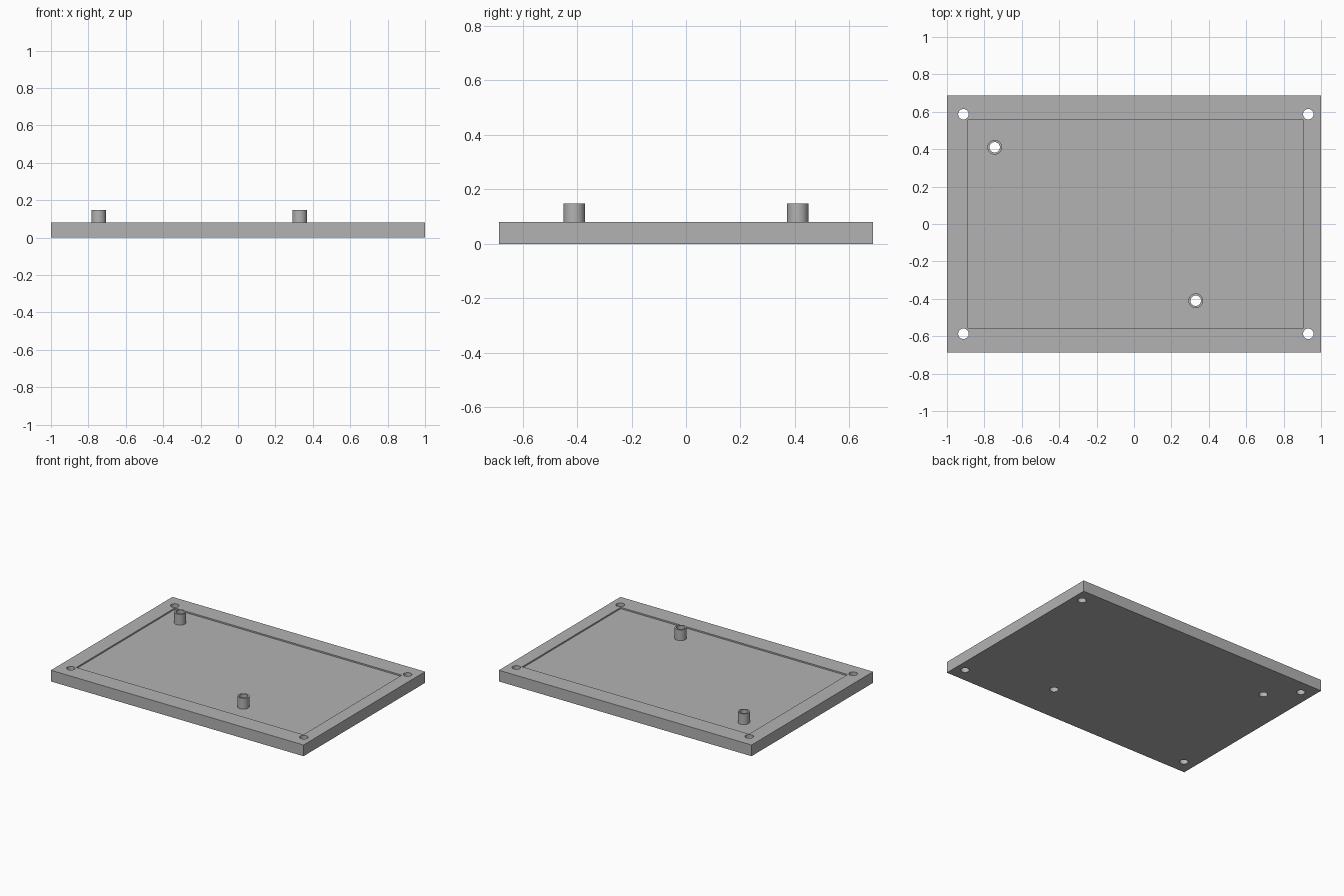
import bpy
import bmesh
import math

if "Cube" in bpy.data.objects:
    bpy.data.objects.remove(bpy.data.objects["Cube"], do_unlink=True)

# Single grey finish
grey = bpy.data.materials.new("plain grey")
grey.use_nodes = True
colour = (0.45, 0.45, 0.45, 1)
grey.diffuse_color = colour
grey.node_tree.nodes["Principled BSDF"].inputs["Base Color"].default_value = colour

THICK, FLOOR, POST_TOP = 0.08, 0.07, 0.147
HOLE_R, POST_R, SIDES = 0.028, 0.039, 48
corner_holes = [(x, y) for x in (-0.912, 0.932) for y in (-0.587, 0.587)]
posts = {"back_right_post": (-0.745, 0.41), "front_left_post": (0.33, -0.41)}


def make_object(name, bm):
    mesh = bpy.data.meshes.new(name)
    bm.to_mesh(mesh)
    bm.free()
    mesh.materials.append(grey)
    obj = bpy.data.objects.new(name, mesh)
    bpy.context.collection.objects.link(obj)
    return obj


def box(name, low, high):
    bm = bmesh.new()
    bmesh.ops.create_cube(bm, size=1)
    for v in bm.verts:
        v.co = [(a + b) / 2 + c * (b - a) for a, b, c in zip(low, high, v.co)]
    return make_object(name, bm)


def cylinder(name, x, y, radius, z0, z1):
    bm = bmesh.new()
    bmesh.ops.create_cone(bm, cap_ends=True, segments=SIDES,
                          radius1=radius, radius2=radius, depth=z1 - z0)
    bmesh.ops.translate(bm, verts=bm.verts, vec=(x, y, (z0 + z1) / 2))
    return make_object(name, bm)


def cut(target, cutter):
    cutter.hide_render = True
    mod = target.modifiers.new("cut", "BOOLEAN")
    mod.operation, mod.solver, mod.object = "DIFFERENCE", "EXACT", cutter
    bpy.context.view_layer.objects.active = target
    bpy.ops.object.modifier_apply(modifier=mod.name)
    bpy.data.objects.remove(cutter, do_unlink=True)


def smooth(obj):
    bpy.ops.object.select_all(action="DESELECT")
    obj.select_set(True)
    bpy.context.view_layer.objects.active = obj
    bpy.ops.object.shade_smooth_by_angle(angle=math.radians(30))


# Plate with a shallow recess and through holes
plate = box("base_plate", (-1, -0.687, 0), (1, 0.687, THICK))
cut(plate, box("recess_cutter", (-0.89, -0.557, FLOOR), (0.907, 0.557, 0.2)))
for x, y in corner_holes + list(posts.values()):
    cut(plate, cylinder("hole_cutter", x, y, HOLE_R, -0.1, 0.3))
smooth(plate)

# Hollow standoff posts on the recess floor
for name, (x, y) in posts.items():
    post = cylinder(name, x, y, POST_R, FLOOR, POST_TOP)
    cut(post, cylinder("bore_cutter", x, y, HOLE_R, -0.1, 0.3))
    smooth(post)
